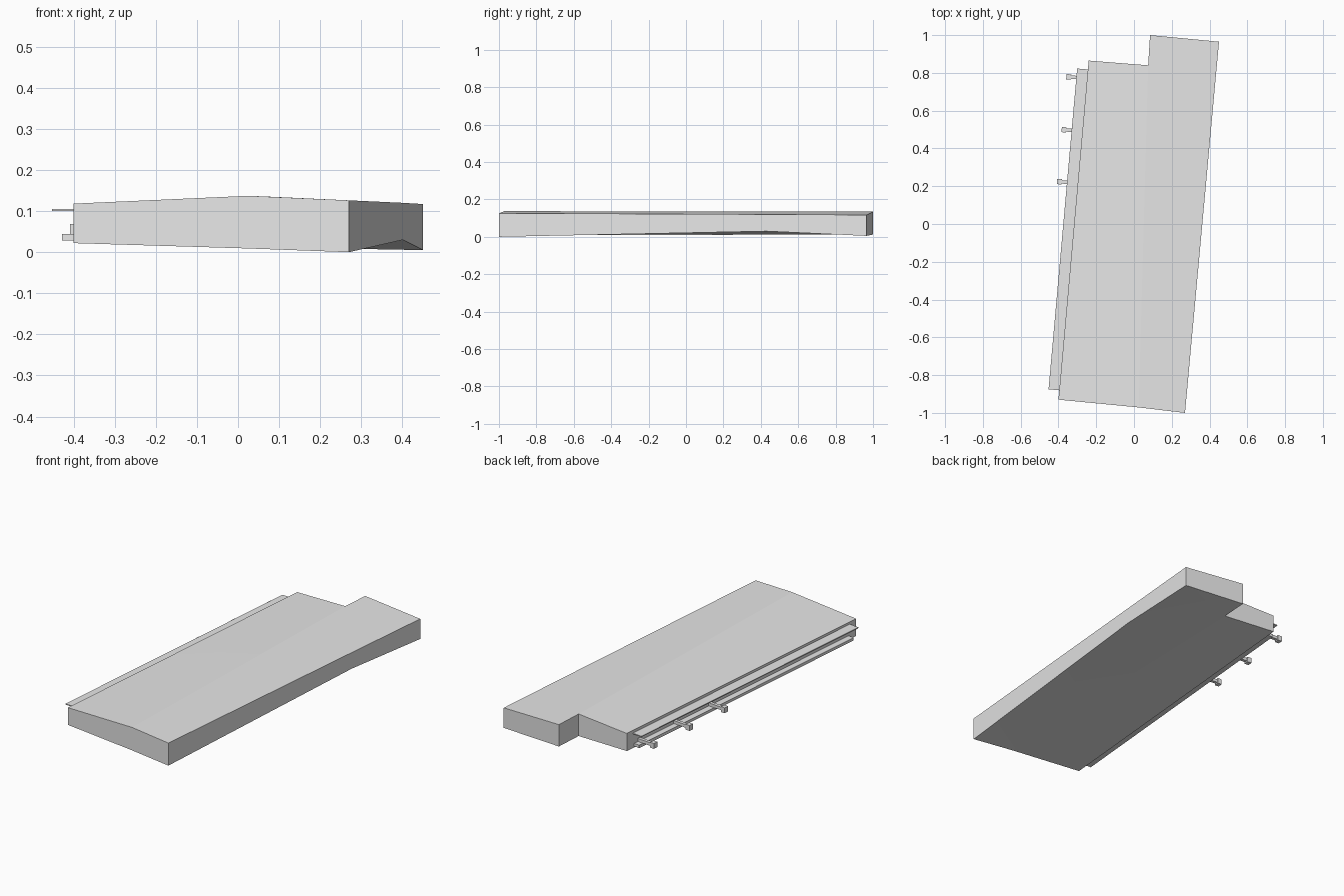
import bpy
import bmesh
from math import radians
from mathutils import Vector

cube = bpy.data.objects.get("Cube")
if cube:
    bpy.data.objects.remove(cube, do_unlink=True)

grey = bpy.data.materials.new("light_grey")
grey.use_nodes = True
grey.diffuse_color = (0.8, 0.8, 0.8, 1)
grey.node_tree.nodes["Principled BSDF"].inputs["Base Color"].default_value = (0.8, 0.8, 0.8, 1)


def prism(name, outline):
    """Closed block over a plan outline of (x, y, bottom z, top z)."""
    bm = bmesh.new()
    low = [bm.verts.new((x, y, b)) for x, y, b, t in outline]
    high = [bm.verts.new((x, y, t)) for x, y, b, t in outline]
    caps = [bm.faces.new(low[::-1]), bm.faces.new(high)]
    n = len(outline)
    for i in range(n):
        j = (i + 1) % n
        bm.faces.new((low[i], low[j], high[j], high[i]))
    bmesh.ops.triangulate(bm, faces=caps)
    bmesh.ops.recalc_face_normals(bm, faces=bm.faces)
    mesh = bpy.data.meshes.new(name)
    bm.to_mesh(mesh)
    bm.free()
    mesh.materials.append(grey)
    obj = bpy.data.objects.new(name, mesh)
    bpy.context.collection.objects.link(obj)
    bpy.ops.object.select_all(action="DESELECT")
    obj.select_set(True)
    bpy.context.view_layer.objects.active = obj
    bpy.ops.object.shade_smooth_by_angle(angle=radians(30))
    return obj


# Plan corners shared by the blocks
front_left, back_left = (-0.40, -0.93), (-0.24, 0.865)
front_ridge, notch = (0.025, -0.971), (0.075, 0.84)

# Main hall: tall half, low half, and the sloped roof wedge over the low half
prism("tall_hall", [
    (*front_ridge, 0.009, 0.137),
    (0.27, -1.0, 0.0, 0.126),
    (0.401, 0.43, 0.03, 0.12),
    (0.45, 0.965, 0.005, 0.117),
    (0.085, 1.0, 0.012, 0.134),
    (*notch, 0.012, 0.135),
])
prism("low_hall", [
    (*front_left, 0.022, 0.112),
    (*front_ridge, 0.009, 0.11),
    (*notch, 0.012, 0.11),
    (*back_left, 0.022, 0.112),
])
prism("roof_wedge", [
    (*front_left, 0.112, 0.118),
    (*front_ridge, 0.11, 0.137),
    (*notch, 0.11, 0.135),
    (*back_left, 0.112, 0.12),
])

# Fittings placed along the loading wall
start = Vector(front_left)
along = (Vector(back_left) - start).normalized()
outward = Vector((-along.y, along.x))


def wall_box(name, s0, s1, out0, out1, z0, z1):
    plan = [(s0, out0), (s1, out0), (s1, out1), (s0, out1)]
    prism(name, [(*(start + along * s + outward * o), z0, z1) for s, o in plan])


wall_box("canopy", 0.05, 1.755, 0, 0.057, 0.1, 0.105)
wall_box("loading_ledge", 0.06, 1.745, 0, 0.034, 0.028, 0.044)
for i, s in enumerate((1.15, 1.426, 1.707), 1):
    wall_box(f"bracket_arm_{i}", s - 0.009, s + 0.009, 0, 0.085, 0.045, 0.062)
    wall_box(f"bracket_head_{i}", s - 0.014, s + 0.014, 0.085, 0.11, 0.038, 0.068)
